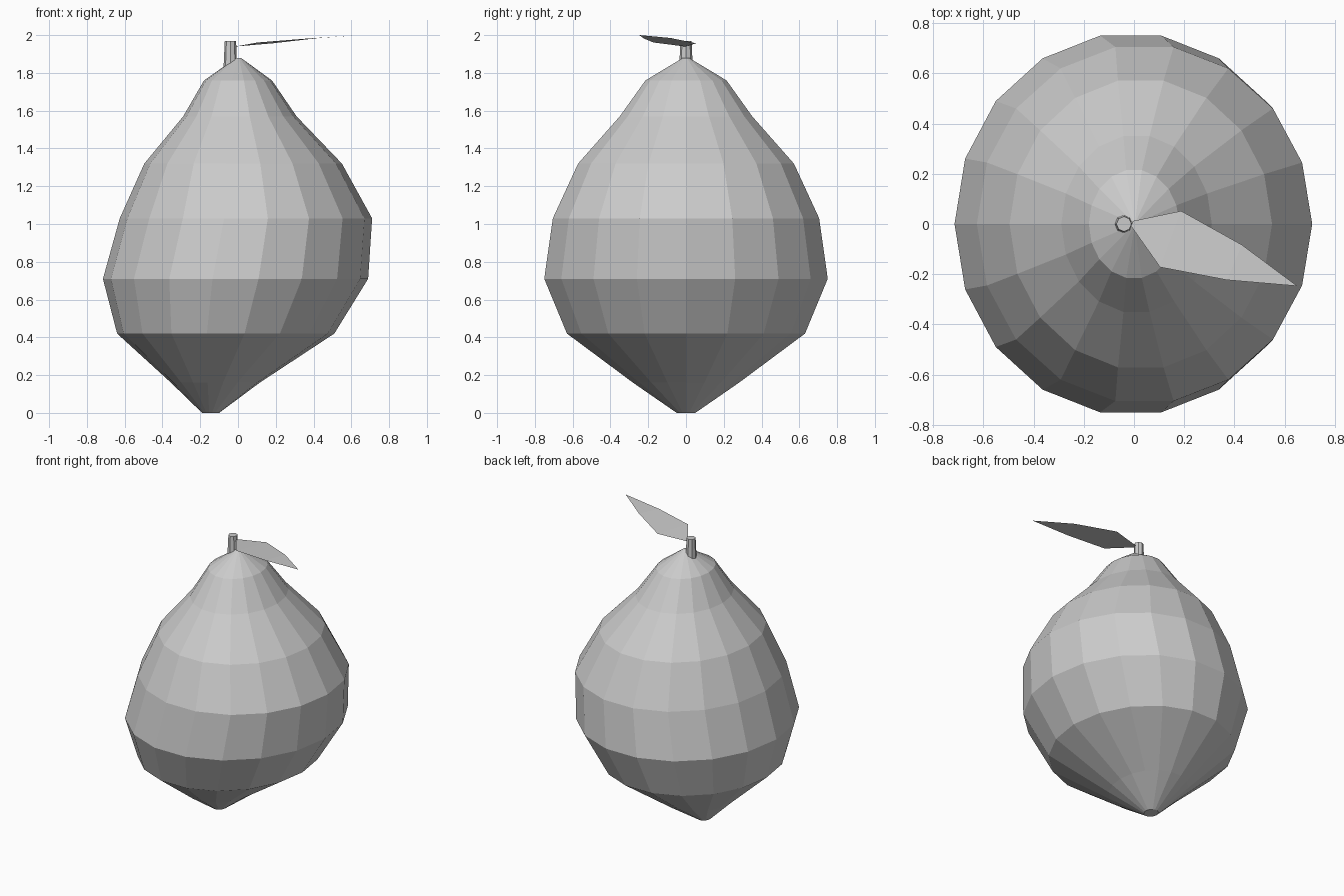
import bpy, bmesh
from math import cos, sin, tau

if "Cube" in bpy.data.objects:
    bpy.data.objects.remove(bpy.data.objects["Cube"])


def finish(name, bm):
    bmesh.ops.recalc_face_normals(bm, faces=bm.faces)
    mesh = bpy.data.meshes.new(name)
    bm.to_mesh(mesh)
    bm.free()
    obj = bpy.data.objects.new(name, mesh)
    bpy.context.collection.objects.link(obj)
    return obj


def loft(name, rings, sides):
    """Skin capped elliptical rings given as (z, centre x, x radius, y radius)."""
    bm = bmesh.new()
    loops = [[bm.verts.new((cx + rx * cos(tau * i / sides), ry * sin(tau * i / sides), z))
              for i in range(sides)] for z, cx, rx, ry in rings]
    for a, b in zip(loops, loops[1:]):
        for i in range(sides):
            j = (i + 1) % sides
            bm.faces.new((a[i], a[j], b[j], b[i]))
    bm.faces.new(loops[0][::-1])
    bm.faces.new(loops[-1])
    return finish(name, bm)


# Lopsided fruit: ring centres drift sideways with height
loft("fruit_body", [
    (0.00, -0.145, 0.045, 0.05),
    (0.16, -0.120, 0.235, 0.285),
    (0.42, -0.065, 0.575, 0.64),
    (0.71, -0.013, 0.702, 0.762),
    (1.03, 0.042, 0.668, 0.716),
    (1.32, 0.027, 0.523, 0.58),
    (1.57, 0.010, 0.300, 0.356),
    (1.76, 0.000, 0.180, 0.218),
    (1.88, 0.003, 0.012, 0.016),
], 18)

# Short tapered stem
loft("stem", [(1.82, -0.041, 0.036, 0.036), (1.97, -0.040, 0.030, 0.030)], 8)

# Leaf: paired edge points from base to pointed tip
pairs = [
    ((-0.012, -0.008, 1.94), (-0.004, 0.012, 1.942)),
    ((0.104, -0.172, 1.961), (0.188, 0.052, 1.957)),
    ((0.370, -0.223, 1.982), (0.430, -0.083, 1.985)),
]
bm = bmesh.new()
rows = [[bm.verts.new(p) for p in pair] for pair in pairs]
tip = bm.verts.new((0.65, -0.247, 2.0))
for (a, b), (c, d) in zip(rows, rows[1:]):
    bm.faces.new((a, c, d, b))
bm.faces.new((rows[-1][0], tip, rows[-1][1]))
finish("leaf", bm)
